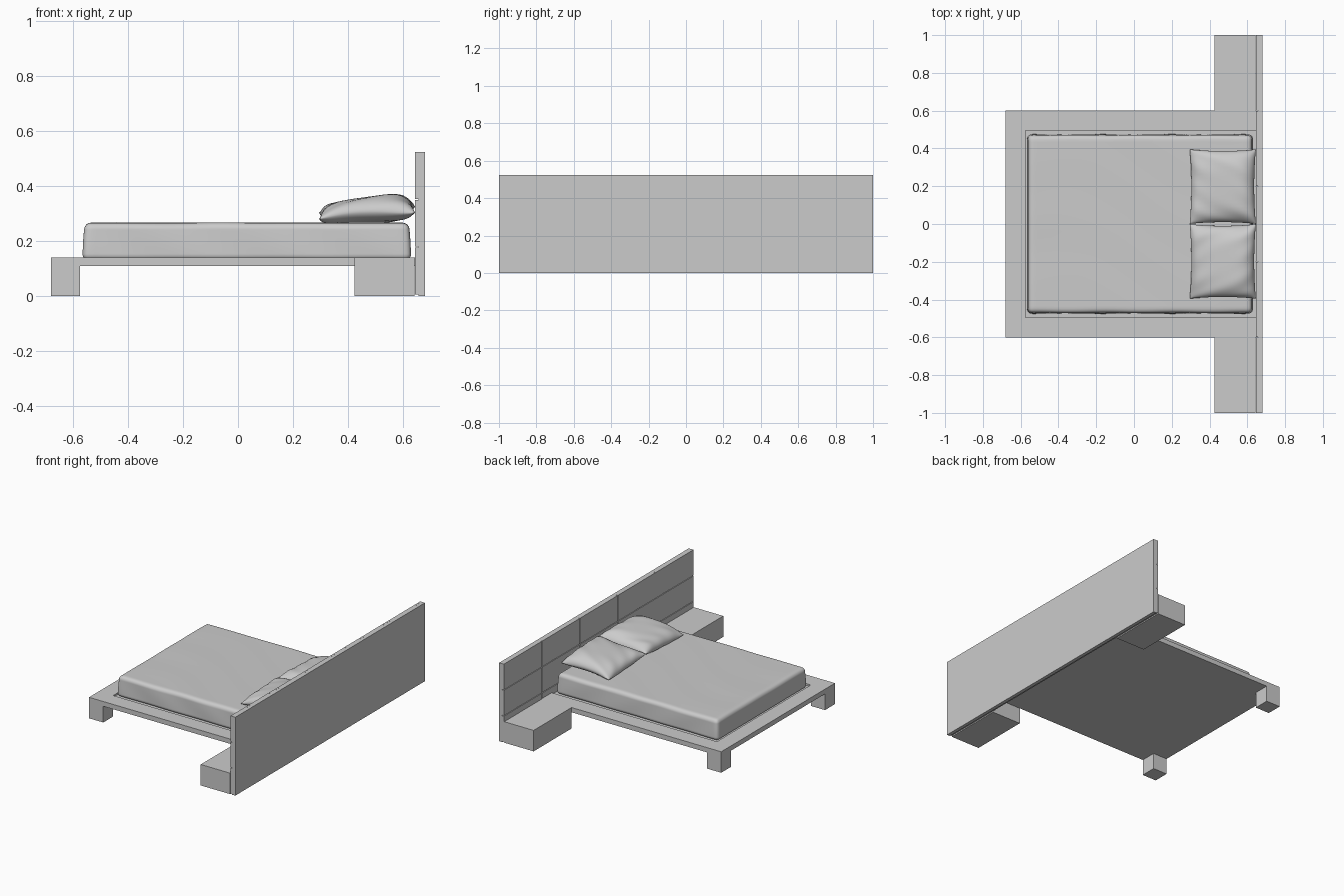
import bpy, bmesh, math
from mathutils import Vector

if "Cube" in bpy.data.objects:
    bpy.data.objects.remove(bpy.data.objects["Cube"])


def finish(bm, name, smooth=False):
    bmesh.ops.recalc_face_normals(bm, faces=bm.faces)
    me = bpy.data.meshes.new(name)
    bm.to_mesh(me)
    bm.free()
    if smooth:
        for p in me.polygons:
            p.use_smooth = True
    ob = bpy.data.objects.new(name, me)
    bpy.context.collection.objects.link(ob)
    return ob


def box(name, x0, x1, y0, y1, z0, z1):
    bm = bmesh.new()
    bmesh.ops.create_cube(bm, size=1)
    for v in bm.verts:
        v.co = ((x0 + x1) / 2 + v.co.x * (x1 - x0),
                (y0 + y1) / 2 + v.co.y * (y1 - y0),
                (z0 + z1) / 2 + v.co.z * (z1 - z0))
    return finish(bm, name)


def slab(name, outline, z0, z1):
    bm = bmesh.new()
    face = bm.faces.new([bm.verts.new((x, y, z0)) for x, y in outline])
    ext = bmesh.ops.extrude_face_region(bm, geom=[face])
    for g in ext["geom"]:
        if isinstance(g, bmesh.types.BMVert):
            g.co.z = z1
    return finish(bm, name)


# Platform: U-shaped rim open at the head, with a slightly sunken deck
slab("platform_rim", [(-0.68, -0.6), (0.645, -0.6), (0.645, -0.495), (-0.575, -0.495),
                      (-0.575, 0.495), (0.645, 0.495), (0.645, 0.6), (-0.68, 0.6)], 0.108, 0.14)
box("platform_deck", -0.575, 0.645, -0.495, 0.495, 0.108, 0.128)

# Foot legs and nightstands, one on each side
for s, side in ((-1, "right"), (1, "left")):
    y = sorted((s * 0.495, s * 0.6))
    box("leg_" + side, -0.68, -0.575, y[0], y[1], 0, 0.108)
    y = sorted((s * 0.6, s * 1.0))
    box("nightstand_" + side, 0.425, 0.642, y[0], y[1], 0, 0.14)

# Headboard: backing board plus a 5 x 3 grid of front panels
box("headboard_back", 0.657, 0.68, -1, 1, 0, 0.523)
gap = 0.002
for i in range(5):
    for j in range(3):
        y, z = -1 + 0.4 * i, 0.005 + j * 0.1727
        box(f"headboard_panel_{i}_{j}", 0.645, 0.657,
            y + (gap if i else 0), y + 0.4 - (gap if i < 4 else 0),
            z + (gap if j else 0), z + 0.1727 - (gap if j < 2 else 0))

# Mattress: rounded box, slightly tapered, with faint cloth ripples
bm = bmesh.new()
bmesh.ops.create_cube(bm, size=2)
bmesh.ops.subdivide_edges(bm, edges=bm.edges[:], cuts=39, use_grid_fill=True)
half = Vector((0.598, 0.474, 0.069))
r = 0.024
for v in bm.verts:
    # pack vertices towards the edges, then round them off
    p = Vector([math.copysign(1 - (1 - min(1, abs(c))) ** 1.6, c) * h
                for c, h in zip(v.co, half)])
    core = Vector([max(-(h - r), min(h - r, c)) for c, h in zip(p, half)])
    d = p - core
    if d.length > 1e-9:
        p = core + d.normalized() * r
    t = (p.z + half.z) / (2 * half.z)
    p.x *= 1 - 0.014 * t * t
    p.y *= 1 - 0.010 * t * t
    ripple = math.sin(9 * p.x + 14 * p.y + 2 * math.sin(5 * p.x)) * math.sin(6 * p.y - 4 * p.x)
    p.z += 0.0012 * ripple * t
    p.y += 0.0015 * math.sin(17 * p.x + 25 * p.z) * math.copysign(1, p.y) * min(1, abs(p.y) / half.y) ** 8
    v.co = p + Vector((0.032, 0, 0.197))
finish(bm, "mattress", True)


# Pillows: two puffed sheets joined at a pinched seam
def pillow(name, cy, flip):
    n = 28
    bm = bmesh.new()

    def point(i, j, up):
        u, v = math.sin(math.pi * (i / n - 0.5)), math.sin(math.pi * (j / n - 0.5))
        puff = max(0, (1 - u ** 4) * (1 - v ** 4)) ** 0.55
        # concave edges leave pointed corners
        x = 0.47 + 0.175 * u * (1 - 0.05 * (1 - v * v) * u * u)
        y = cy + 0.197 * v * (1 - 0.045 * (1 - u * u) * v * v)
        seam = 0.302 + 0.012 * u + 0.006 * (u * u + v * v) * math.sin(3 * u + 2 * flip * v)
        crease = 0.004 * math.sin(11 * v * flip + 5 * u) * (u * u + v * v) * puff
        if up:
            z = seam + puff * (0.058 + 0.012 * u * (1 - u * u)) + crease
        else:
            z = max(0.2655, seam - puff * 0.042 + crease * 0.5)
        return x, y, z

    for up in (True, False):
        g = [[bm.verts.new(point(i, j, up)) for j in range(n + 1)] for i in range(n + 1)]
        for i in range(n):
            for j in range(n):
                bm.faces.new((g[i][j], g[i + 1][j], g[i + 1][j + 1], g[i][j + 1]))
    bmesh.ops.remove_doubles(bm, verts=bm.verts, dist=1e-5)
    finish(bm, name, True)


pillow("pillow_left", 0.198, 1)
pillow("pillow_right", -0.198, -1)
